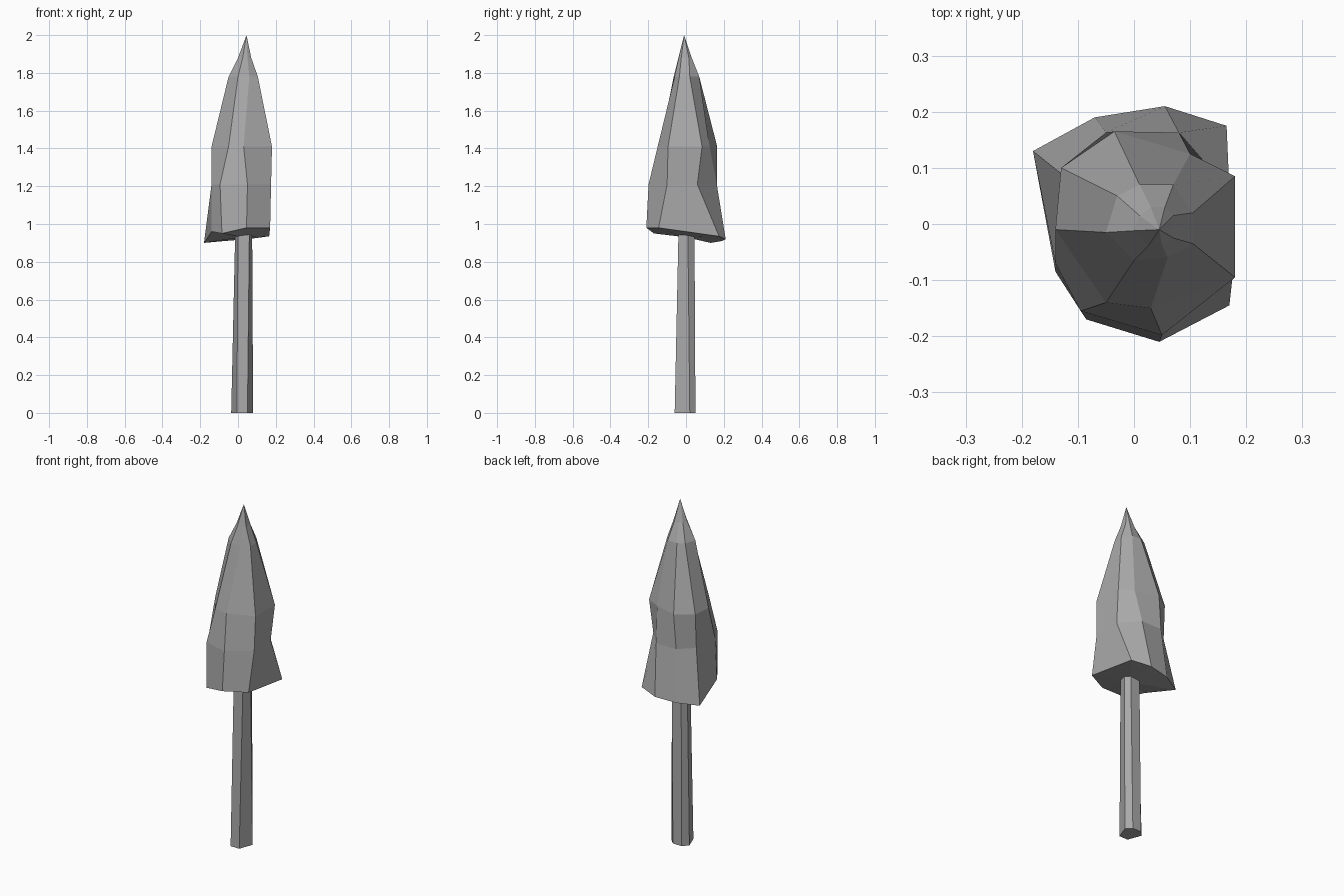
import bpy
import bmesh

default_cube = bpy.data.objects.get("Cube")
if default_cube:
    bpy.data.objects.remove(default_cube, do_unlink=True)


def make_material(name, colour):
    material = bpy.data.materials.new(name)
    material.use_nodes = True
    material.diffuse_color = colour
    shader = material.node_tree.nodes["Principled BSDF"]
    shader.inputs["Base Color"].default_value = colour
    return material


def make_ring(bm, outline, heights):
    """Cross-section in hundredths of a unit; heights may be shared or per corner."""
    if not isinstance(heights, tuple):
        heights = (heights,) * len(outline)
    return [bm.verts.new((x / 100, y / 100, z / 100))
            for (x, y), z in zip(outline, heights)]


def bridge(bm, lower, upper):
    count = len(lower)
    for i in range(count):
        following = (i + 1) % count
        bm.faces.new((lower[i], lower[following], upper[following], upper[i]))


def close_to_point(bm, ring, point):
    tip = bm.verts.new(point)
    for i, corner in enumerate(ring):
        bm.faces.new((corner, ring[(i + 1) % len(ring)], tip))


def loft(name, sections, material, bottom=None, top=None):
    """Skin a stack of cross-sections, ending in flat caps or points."""
    bm = bmesh.new()
    rings = [make_ring(bm, outline, heights) for outline, heights in sections]
    for lower, upper in zip(rings, rings[1:]):
        bridge(bm, lower, upper)
    for ring, point in ((rings[0], bottom), (rings[-1], top)):
        if point:
            close_to_point(bm, ring, point)
        else:
            bm.faces.new(ring)
    bmesh.ops.recalc_face_normals(bm, faces=bm.faces[:])
    mesh = bpy.data.meshes.new(name)
    bm.to_mesh(mesh)
    bm.free()
    mesh.materials.append(material)
    obj = bpy.data.objects.new(name, mesh)
    bpy.context.collection.objects.link(obj)
    return obj


def mirrored(half, centre):
    """Complete a half outline by reflecting it across a line of constant x."""
    return half + [(2 * centre - x, y) for x, y in reversed(half)]


grey = make_material("plain grey", (0.4, 0.4, 0.4, 1))

# Trunk: slightly tapered six-sided post
trunk_foot = mirrored([(5, -6), (8, 2), (5, 5)], 2.2)
trunk_head = mirrored([(6, -4), (7.5, 1), (6, 4.5)], 3)
loft("trunk", [(trunk_foot, 0), (trunk_head, 95)], grey)

# Foliage: irregular eight-sided crown, corners run from front right round to front
rim = [(17, -14.5), (16.5, 17.5), (5.5, 21), (-7, 19),
       (-18, 13), (-14, -8.5), (-8.5, -17), (4.5, -21)]
rim_heights = (98, 93.5, 92, 91, 90, 96, 95, 98)
skirt = [(17.5, -10), (17, 6), (8, 16.3), (-5, 16.3),
         (-13, 9), (-14, -7), (-9.5, -15.5), (5, -19.8)]
waist = [(18, -9.5), (18, 8.5), (10, 12.5), (-3.5, 16.5),
         (-13, 10), (-14, -1), (-5, -14), (3, -15)]
shoulder = [(10.5, -3.5), (10.5, 2), (7, 7), (1, 7),
            (-3, 5), (-5, -1.5), (0, -6.5), (6, -6)]
neck = [(7, -2.5), (7, 1.5), (5.5, 3), (3, 3),
        (1, 1.5), (0, -1.2), (2.5, -4), (5, -3.8)]
loft("foliage",
     [(rim, rim_heights), (skirt, 121), (waist, 141), (shoulder, 178), (neck, 188)],
     grey, bottom=(0.02, 0, 0.93), top=(0.045, -0.01, 2))
